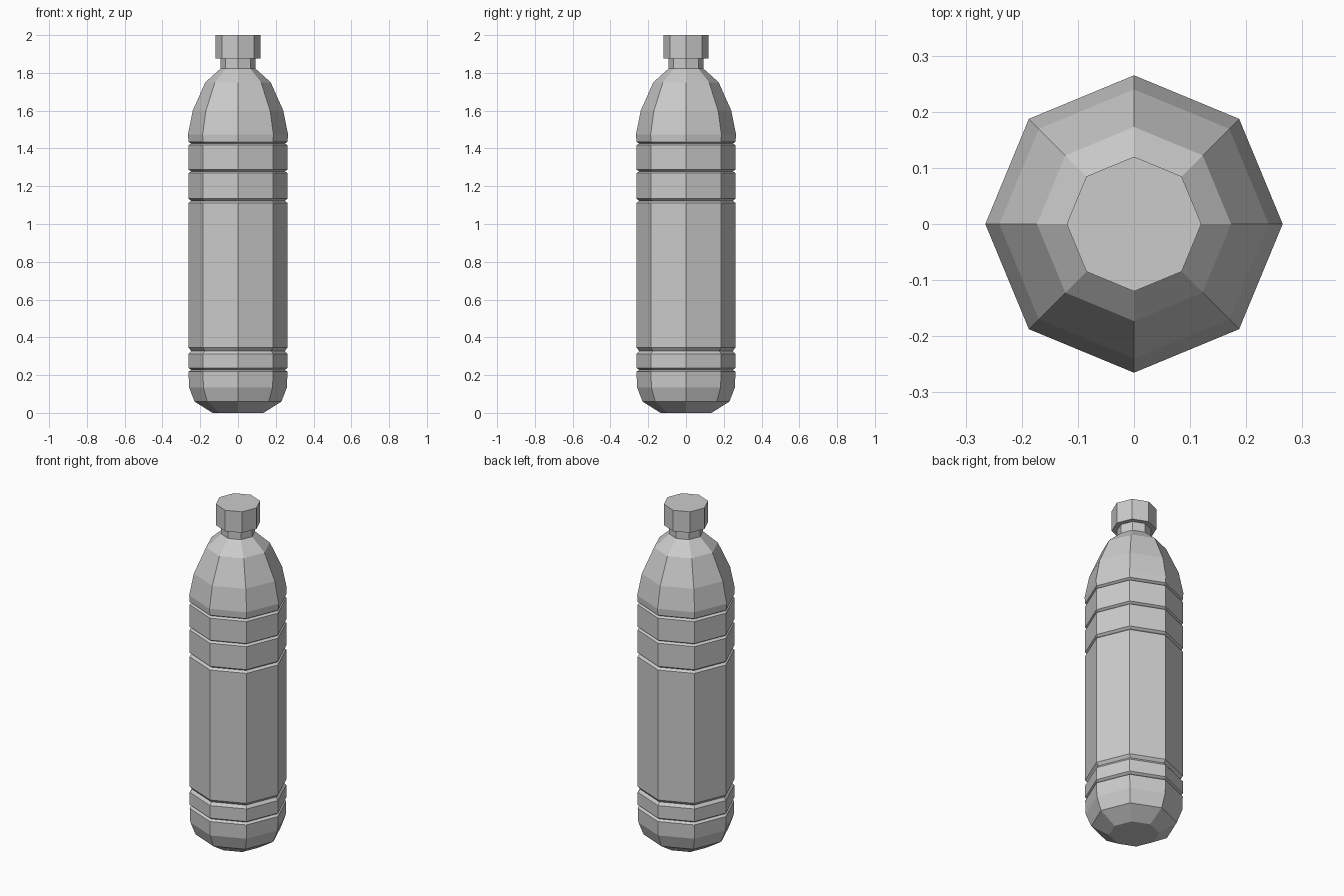
import bpy, bmesh
from math import cos, sin, tau

cube = bpy.data.objects.get("Cube")
if cube:
    bpy.data.objects.remove(cube)

SIDES = 8

grey = bpy.data.materials.new("plain_grey")
grey.use_nodes = True
colour = (0.6, 0.6, 0.6, 1)
grey.diffuse_color = colour
grey.node_tree.nodes["Principled BSDF"].inputs["Base Color"].default_value = colour


def lathe(name, profile):
    """Turn a bottom-to-top (radius, height) profile into a capped, faceted solid."""
    bm = bmesh.new()
    rings = [[bm.verts.new((r * cos(tau * i / SIDES), r * sin(tau * i / SIDES), z))
              for i in range(SIDES)] for r, z in profile]
    for low, high in zip(rings, rings[1:]):
        for i in range(SIDES):
            j = (i + 1) % SIDES
            bm.faces.new((low[i], low[j], high[j], high[i]))
    bm.faces.new(rings[0][::-1])
    bm.faces.new(rings[-1])
    mesh = bpy.data.meshes.new(name)
    bm.to_mesh(mesh)
    bm.free()
    mesh.materials.append(grey)
    obj = bpy.data.objects.new(name, mesh)
    bpy.context.collection.objects.link(obj)
    return obj


def groove(low, high, r=0.262, depth=0.014):
    """Shallow V-shaped groove running round the wall."""
    return [(r, low), (r - depth, (low + high) / 2), (r, high)]


# Bottle: rounded base, grooved wall, tapering shoulder
base = [(0.135, 0.0), (0.23, 0.06), (0.259, 0.135)]
wall = (groove(0.218, 0.238) + groove(0.312, 0.345) + groove(1.112, 1.134)
        + groove(1.27, 1.288) + groove(1.418, 1.435))
shoulder = [(0.265, 1.474), (0.24, 1.60), (0.173, 1.75), (0.092, 1.823)]
lathe("bottle_body", base + wall + shoulder)

# Neck and screw cap
lathe("bottle_neck", [(0.092, 1.823), (0.092, 1.876)])
lathe("bottle_cap", [(0.12, 1.876), (0.12, 2.0)])
